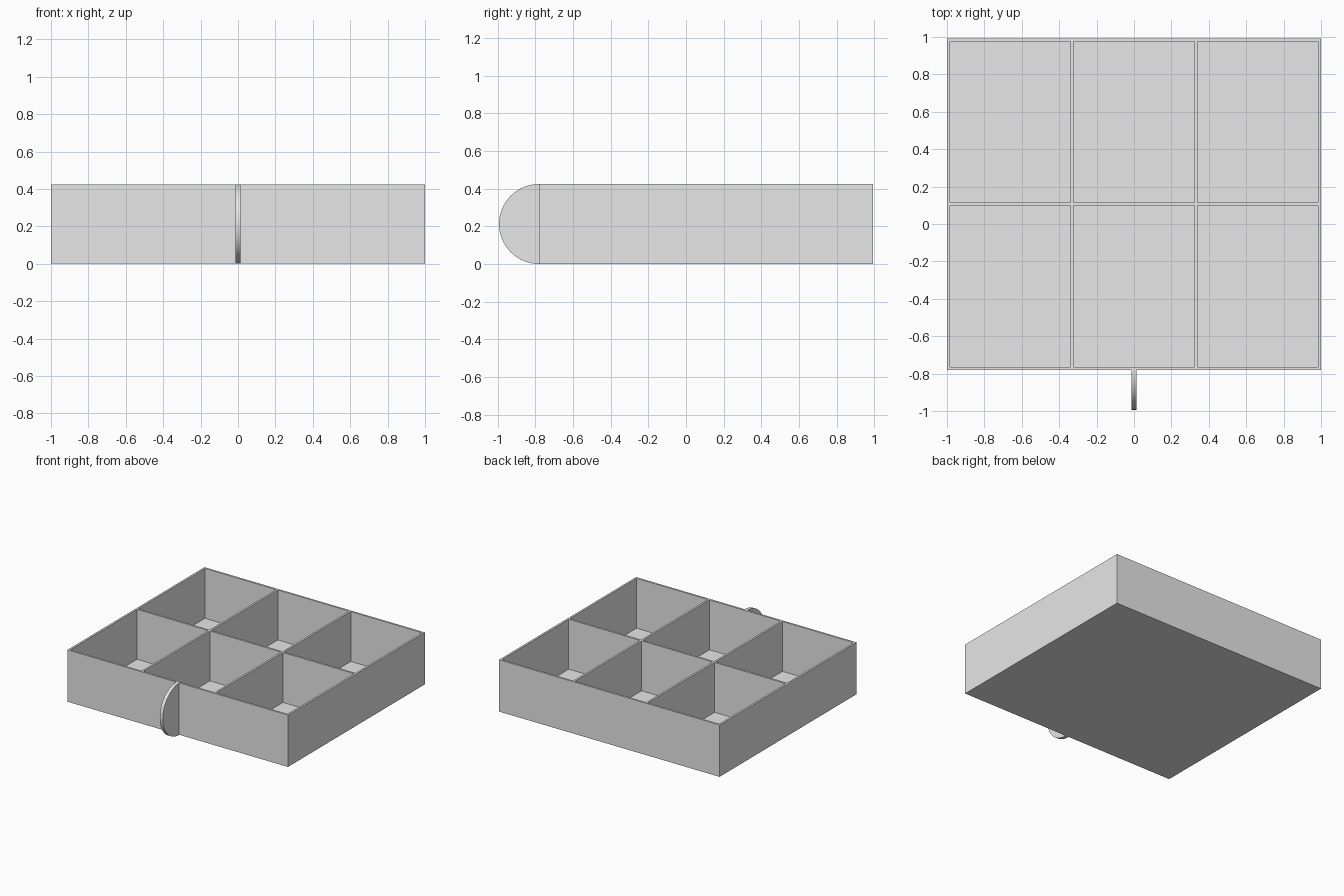
import bpy, bmesh, math
from mathutils import Vector

HEIGHT, WALL = 0.425, 0.016
FRONT, BACK = -0.781, 0.993
RADIUS = HEIGHT / 2
HANDLE_WIDTH = 0.028

cube = bpy.data.objects.get("Cube")
if cube:
    bpy.data.objects.remove(cube, do_unlink=True)

# Single plain grey
grey = bpy.data.materials.new("plain_grey")
grey.use_nodes = True
grey.diffuse_color = (0.8, 0.8, 0.8, 1)
grey.node_tree.nodes["Principled BSDF"].inputs["Base Color"].default_value = (0.8, 0.8, 0.8, 1)


def add_object(name, bm):
    bmesh.ops.recalc_face_normals(bm, faces=bm.faces)
    mesh = bpy.data.meshes.new(name)
    bm.to_mesh(mesh)
    bm.free()
    mesh.materials.append(grey)
    obj = bpy.data.objects.new(name, mesh)
    bpy.context.collection.objects.link(obj)
    return obj


def compartments(low, high, count):
    """Start and end of equal compartments separated by walls."""
    size = (high - low - WALL * (count + 1)) / count
    starts = [low + WALL + i * (size + WALL) for i in range(count)]
    return [(s, s + size) for s in starts]


# Divided tray: a block scored along the walls, with its compartments sunk in
columns = compartments(-1, 1, 3)
rows = compartments(FRONT, BACK, 2)
bm = bmesh.new()
bmesh.ops.create_cube(bm, size=1)
bmesh.ops.scale(bm, vec=(2, BACK - FRONT, HEIGHT), verts=bm.verts)
bmesh.ops.translate(bm, vec=(0, (FRONT + BACK) / 2, HEIGHT / 2), verts=bm.verts)
for axis, spans in ((Vector((1, 0, 0)), columns), (Vector((0, 1, 0)), rows)):
    for span in spans:
        for cut in span:
            bmesh.ops.bisect_plane(bm, geom=bm.verts[:] + bm.edges[:] + bm.faces[:],
                                   plane_co=axis * cut, plane_no=axis)


def is_compartment(face):
    c = face.calc_center_median()
    return (c.z > HEIGHT - 0.001
            and any(a < c.x < b for a, b in columns)
            and any(a < c.y < b for a, b in rows))


pockets = [f for f in bm.faces if is_compartment(f)]
sunk = bmesh.ops.extrude_discrete_faces(bm, faces=pockets)["faces"]
bmesh.ops.translate(bm, vec=(0, 0, WALL - HEIGHT), verts=[v for f in sunk for v in f.verts])
bmesh.ops.dissolve_limit(bm, angle_limit=0.01, verts=bm.verts, edges=bm.edges)
add_object("divided_tray", bm)

# Half-round pull tab on the front
bm = bmesh.new()
steps = 32
arc = [math.pi * i / steps for i in range(steps + 1)]
profile = [bm.verts.new((-HANDLE_WIDTH / 2, FRONT - RADIUS * math.sin(a),
                         RADIUS + RADIUS * math.cos(a))) for a in arc]
side = bm.faces.new(profile)
extruded = bmesh.ops.extrude_face_region(bm, geom=[side], use_keep_orig=True)["geom"]
bmesh.ops.translate(bm, vec=(HANDLE_WIDTH, 0, 0),
                    verts=[g for g in extruded if isinstance(g, bmesh.types.BMVert)])
handle = add_object("front_handle", bm)
bpy.ops.object.select_all(action="DESELECT")
handle.select_set(True)
bpy.context.view_layer.objects.active = handle
bpy.ops.object.shade_smooth_by_angle(angle=math.radians(30))
